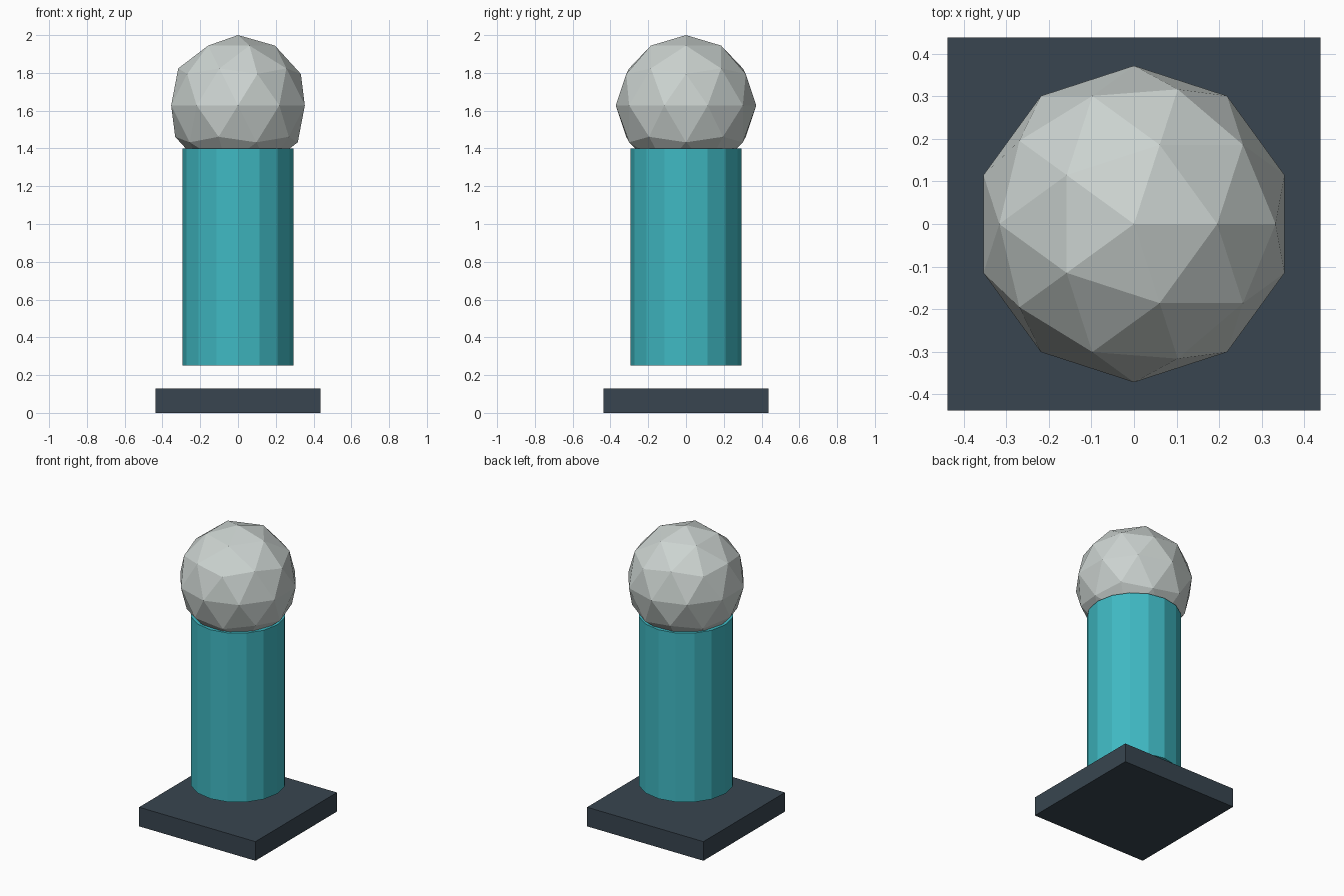
import bpy

if "Cube" in bpy.data.objects:
    bpy.data.objects.remove(bpy.data.objects["Cube"])


def finish(name, color):
    obj = bpy.context.object
    obj.name = name
    mat = bpy.data.materials.new(name + "_color")
    mat.diffuse_color = (*color, 1.0)
    mat.use_nodes = True
    mat.node_tree.nodes["Principled BSDF"].inputs["Base Color"].default_value = mat.diffuse_color
    obj.data.materials.append(mat)
    return obj


# Square base slab
bpy.ops.mesh.primitive_cube_add(size=1, location=(0, 0, 0.065))
base = finish("base", (0.04, 0.06, 0.08))
base.scale = (0.876, 0.876, 0.13)

# Sixteen-sided column, hovering above the base
bottom, top = 0.25, 1.40
bpy.ops.mesh.primitive_cylinder_add(
    vertices=16, radius=0.295, depth=top - bottom, location=(0, 0, (bottom + top) / 2))
finish("column", (0.05, 0.48, 0.54))

# Faceted ball seated in the top of the column
radius = 0.372
bpy.ops.mesh.primitive_ico_sphere_add(
    subdivisions=2, radius=radius, location=(0, 0, 2.0 - radius))
finish("ball", (0.60, 0.65, 0.63))
